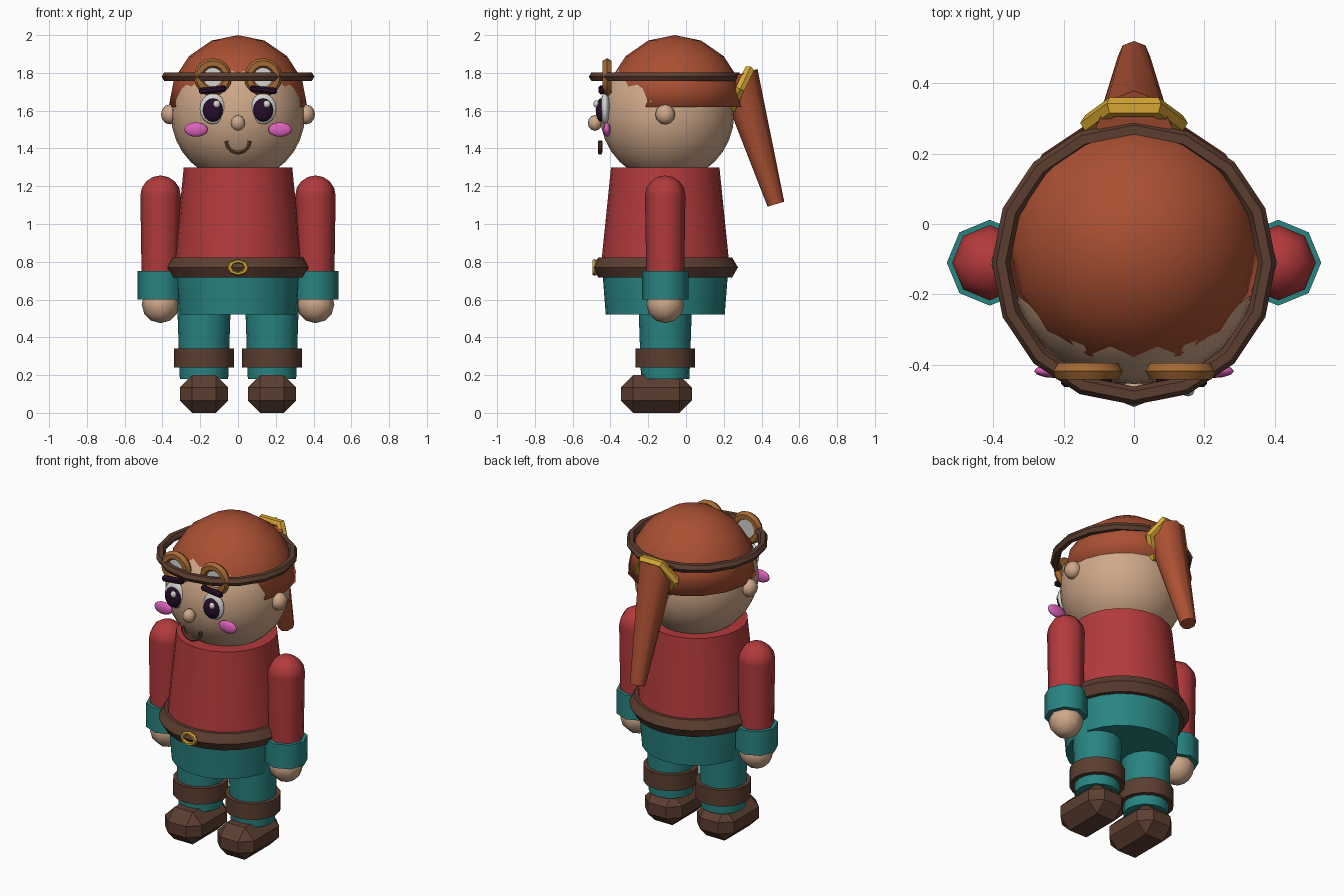
import bpy, bmesh, math
from mathutils import Vector

if "Cube" in bpy.data.objects:
    bpy.data.objects.remove(bpy.data.objects["Cube"])


def material(name, rgb):
    m = bpy.data.materials.new(name)
    m.diffuse_color = (*rgb, 1)
    m.use_nodes = True
    m.node_tree.nodes["Principled BSDF"].inputs["Base Color"].default_value = m.diffuse_color
    return m


RED = material("red", (0.45, 0.042, 0.045))
TEAL = material("teal", (0.021, 0.23, 0.22))
HAIR = material("auburn", (0.40, 0.08, 0.032))
LEATHER = material("dark_brown", (0.107, 0.048, 0.03))
SKIN = material("skin", (0.62, 0.39, 0.25))
GOLD = material("gold", (0.68, 0.39, 0.034))
FRAME = material("copper_brown", (0.376, 0.141, 0.034))
PINK = material("pink", (0.72, 0.12, 0.50))
WHITE = material("off_white", (0.65, 0.65, 0.63))
INK = material("dark_purple", (0.02, 0.004, 0.022))

CY = -0.11  # depth of the body axis


def finish(name, mat, angle=50):
    o = bpy.context.object
    o.name = name
    o.data.materials.clear()
    o.data.materials.append(mat)
    if angle:
        bpy.ops.object.shade_smooth_by_angle(angle=math.radians(angle))
    return o


def ball(name, mat, loc, size, seg=16, rings=8):
    bpy.ops.mesh.primitive_uv_sphere_add(segments=seg, ring_count=rings, radius=1, location=loc)
    bpy.context.object.scale = size
    return finish(name, mat)


def tube(name, mat, a, b, r1, r2, seg=24):
    a, b = Vector(a), Vector(b)
    bpy.ops.mesh.primitive_cone_add(vertices=seg, radius1=r1, radius2=r2, depth=(b - a).length,
                                    location=(a + b) / 2)
    bpy.context.object.rotation_euler = (b - a).to_track_quat('Z', 'Y').to_euler()
    return finish(name, mat)


def ring(name, mat, loc, major, minor, seg=16, sides=6, rot=(0, 0, 0), scale=(1, 1, 1)):
    bpy.ops.mesh.primitive_torus_add(major_radius=major, minor_radius=minor, major_segments=seg,
                                     minor_segments=sides, location=loc, rotation=rot)
    bpy.context.object.scale = scale
    return finish(name, mat, 40)


def box(name, mat, loc, size, bevel, rot=(0, 0, 0)):
    bpy.ops.mesh.primitive_cube_add(size=1, location=loc, rotation=rot)
    o = bpy.context.object
    o.scale = size
    bpy.ops.object.transform_apply(location=False, rotation=False, scale=True)
    mod = o.modifiers.new("bevel", 'BEVEL')
    mod.width, mod.segments = bevel, 1
    return finish(name, mat, 0)


# Body
tube("torso", RED, (0, CY, 0.76), (0, CY, 1.30), 0.342, 0.287)
tube("hips", TEAL, (0, CY, 0.52), (0, CY, 0.78), 0.315, 0.335)
ring("belt", LEATHER, (0, CY, 0.77), 0.325, 0.06, seg=24)
ring("buckle", GOLD, (0, -0.483, 0.77), 0.045, 0.014, seg=8,
     rot=(math.pi / 2, 0, 0), scale=(1, 0.75, 1))

# Head, cap of hair
ball("head", SKIN, (0, -0.10, 1.58), (0.355,) * 3, 24, 16)
hair = ball("hair", HAIR, (0, -0.06, 1.62), (0.367, 0.367, 0.38))
bm = bmesh.new()
bm.from_mesh(hair.data)
bmesh.ops.delete(bm, geom=[v for v in bm.verts if v.co.z < -0.01], context='VERTS')
bmesh.ops.holes_fill(bm, edges=[e for e in bm.edges if e.is_boundary], sides=0)
bm.to_mesh(hair.data)
bm.free()

# Ponytail and its tie
tube("ponytail", HAIR, (0, 0.476, 1.105), (0, 0.275, 1.79), 0.046, 0.108, 8)
ring("hair_tie", GOLD, (0, 0.287, 1.715), 0.125, 0.028, seg=6,
     rot=(math.radians(-115), 0, 0))

# Nose and smile
ball("nose", SKIN, (0, -0.482, 1.535), (0.039, 0.038, 0.042), 8, 6)
cu = bpy.data.curves.new("smile", 'CURVE')
cu.dimensions = '3D'
cu.bevel_depth, cu.bevel_resolution, cu.use_fill_caps = 0.012, 1, True
sp = cu.splines.new('POLY')
sp.points.add(10)
for i, p in enumerate(sp.points):
    t = math.pi * (1 + i / 10)
    p.co = (0.062 * math.cos(t), -0.455, 1.44 + 0.062 * math.sin(t), 1)
smile = bpy.data.objects.new("smile", cu)
bpy.context.collection.objects.link(smile)
bpy.ops.object.select_all(action='DESELECT')
smile.select_set(True)
bpy.context.view_layer.objects.active = smile
bpy.ops.object.convert(target='MESH')
finish("smile", LEATHER)

# Goggle strap
ring("goggle_strap", LEATHER, (0, CY, 1.78), 0.378, 0.026)

for s, side in ((-1, "left"), (1, "right")):
    # Face details
    ball(f"ear_{side}", SKIN, (s * 0.36, CY, 1.58), (0.048, 0.053, 0.053), 8, 6)
    ball(f"eye_white_{side}", WHITE, (s * 0.133, -0.428, 1.61), (0.07, 0.028, 0.082))
    ball(f"pupil_{side}", INK, (s * 0.133, -0.45, 1.603), (0.053, 0.028, 0.062))
    ball(f"eye_glint_{side}", WHITE, (s * 0.133 + 0.02, -0.475, 1.635), (0.019, 0.015, 0.02), 8, 6)
    box(f"eyebrow_{side}", INK, (s * 0.135, -0.448, 1.71), (0.145, 0.03, 0.034), 0.01,
        (0, s * math.radians(6), 0))
    ball(f"cheek_{side}", PINK, (s * 0.222, -0.418, 1.50), (0.062, 0.02, 0.038), 12, 8)

    # Goggles
    ring(f"goggle_frame_{side}", FRAME, (s * 0.133, -0.418, 1.777), 0.074, 0.027,
         rot=(math.pi / 2, 0, 0))
    tube(f"goggle_lens_{side}", WHITE, (s * 0.133, -0.40, 1.777), (s * 0.133, -0.425, 1.777),
         0.068, 0.068, 16)

    # Arms
    ax = s * 0.41
    ball(f"shoulder_{side}", RED, (ax, CY, 1.15), (0.107,) * 3, 8, 8)
    tube(f"sleeve_{side}", RED, (ax, CY, 0.70), (ax, CY, 1.15), 0.1, 0.107, 8)
    tube(f"sleeve_cuff_{side}", TEAL, (ax, CY, 0.60), (ax, CY, 0.75), 0.122, 0.122, 8)
    ball(f"hand_{side}", SKIN, (ax, CY, 0.575), (0.1,) * 3, 8, 6)

    # Legs
    lx = s * 0.18
    tube(f"leg_{side}", TEAL, (lx, CY, 0.18), (lx, CY, 0.58), 0.128, 0.142, 16)
    tube(f"boot_cuff_{side}", LEATHER, (lx, CY, 0.24), (lx, CY, 0.34), 0.158, 0.158, 16)
    box(f"shoe_{side}", LEATHER, (lx, -0.157, 0.10), (0.255, 0.375, 0.20), 0.065)
